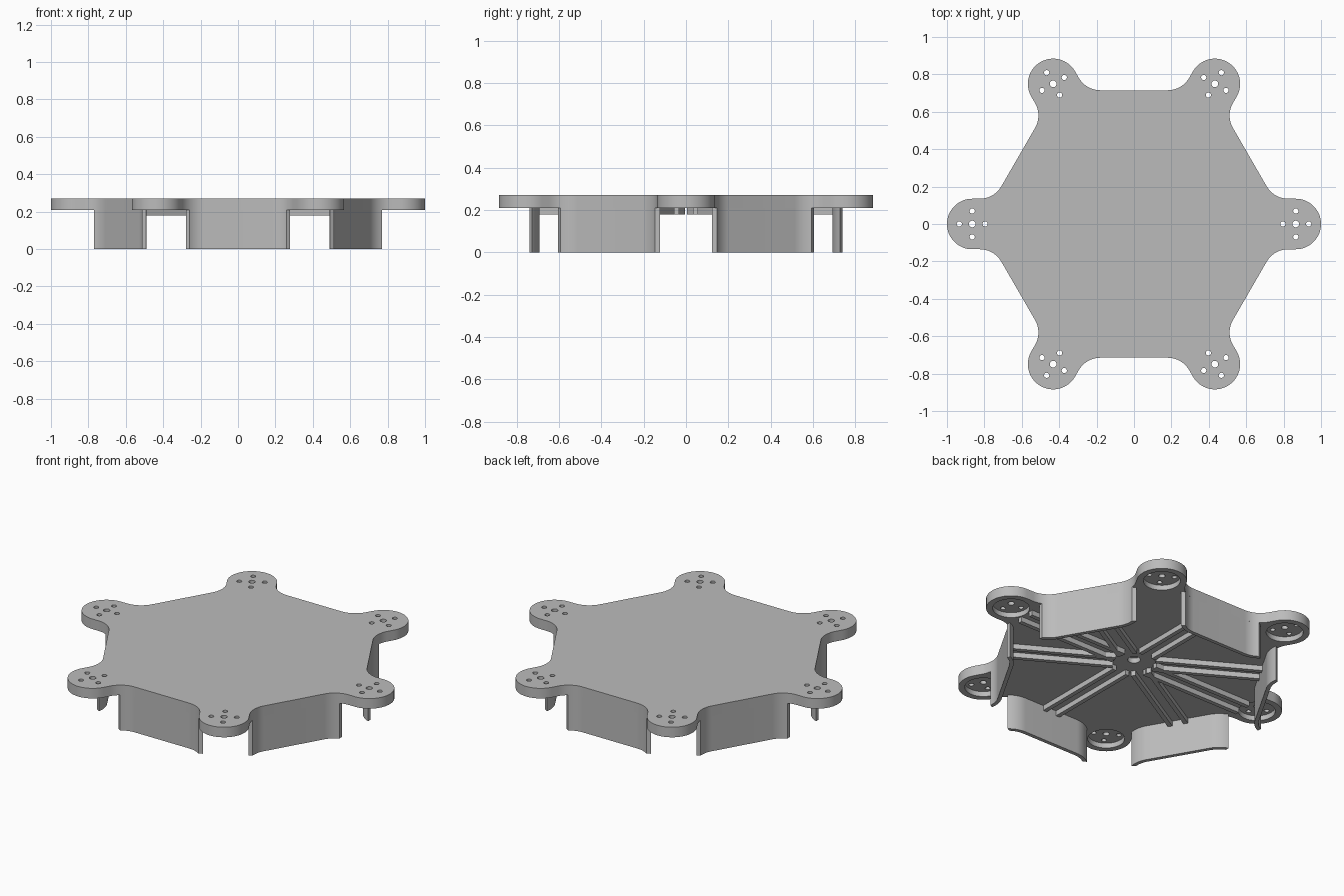
import bpy, bmesh
from math import sin, cos, acos, radians, pi
from mathutils import Matrix, Vector

cube = bpy.data.objects.get("Cube")
if cube:
    bpy.data.objects.remove(cube, do_unlink=True)

# Main dimensions
ARM_R, ARM_DIST = 0.135, 0.865      # rounded arm tips
APOTHEM, FILLET = 0.715, 0.133      # hexagon edge and inner corner radius
PLATE_Z, TOP_Z = 0.21, 0.27
WALL_T, WALL_END = 0.022, 0.77
RIB_Z = 0.18
FY = ARM_R + FILLET
FX = (APOTHEM + FILLET - FY * 0.5) / cos(pi / 6)

grey = bpy.data.materials.new("plain grey")
grey.use_nodes = True
colour = (0.5, 0.5, 0.5, 1)
grey.diffuse_color = colour
grey.node_tree.nodes["Principled BSDF"].inputs["Base Color"].default_value = colour


def arc(cx, cy, r, start, end, n):
    return [Vector((cx + r * cos(start + (end - start) * i / n),
                    cy + r * sin(start + (end - start) * i / n), 0)) for i in range(n + 1)]


def turned(points, angle):
    m = Matrix.Rotation(angle, 3, 'Z')
    return [m @ p for p in points]


def add_prism(bm, points, z0, z1):
    """Extrude a counter-clockwise outline from z0 to z1."""
    low = [bm.verts.new((p.x, p.y, z0)) for p in points]
    high = [bm.verts.new((p.x, p.y, z1)) for p in points]
    bm.faces.new(low[::-1])
    bm.faces.new(high)
    for i in range(len(points)):
        j = (i + 1) % len(points)
        bm.faces.new((low[i], low[j], high[j], high[i]))


def add_disc(bm, x, y, r, z0, z1, n):
    add_prism(bm, arc(x, y, r, 0, 2 * pi, n)[:-1], z0, z1)


def finish(name, bm):
    bmesh.ops.recalc_face_normals(bm, faces=bm.faces)
    mesh = bpy.data.meshes.new(name)
    bm.to_mesh(mesh)
    bm.free()
    mesh.materials.append(grey)
    ob = bpy.data.objects.new(name, mesh)
    bpy.context.collection.objects.link(ob)
    return ob


def select_only(ob):
    bpy.ops.object.select_all(action='DESELECT')
    ob.select_set(True)
    bpy.context.view_layer.objects.active = ob


def cut(target, cutter):
    cutter.hide_render = True
    select_only(target)
    mod = target.modifiers.new("cut", 'BOOLEAN')
    mod.operation, mod.solver, mod.object = 'DIFFERENCE', 'EXACT', cutter
    bpy.ops.object.modifier_apply(modifier=mod.name)
    bpy.data.objects.remove(cutter, do_unlink=True)


def smooth(ob):
    select_only(ob)
    bpy.ops.object.shade_smooth_by_angle(angle=radians(30))


# Six-armed top plate
arm = (arc(FX, -FY, FILLET, radians(150), radians(90), 12)
       + arc(ARM_DIST, 0, ARM_R, -pi / 2, pi / 2, 32)
       + arc(FX, FY, FILLET, radians(270), radians(210), 12))
bm = bmesh.new()
add_prism(bm, [p for k in range(6) for p in turned(arm, k * pi / 3)], PLATE_Z, TOP_Z)
plate = finish("top_plate", bm)

# Round recesses under the arms and the hub
recess = bmesh.new()
holes = bmesh.new()
add_disc(recess, 0, 0, 0.035, PLATE_Z - 0.05, PLATE_Z + 0.03, 32)
for k in range(6):
    a = k * pi / 3
    c = Vector((ARM_DIST * cos(a), ARM_DIST * sin(a), 0))
    add_disc(recess, c.x, c.y, 0.1, PLATE_Z - 0.05, PLATE_Z + 0.03, 48)
    # Screw holes: one in the middle, four around it
    add_disc(holes, c.x, c.y, 0.018, 0.1, 0.4, 20)
    for q in range(4):
        b = a + q * pi / 2
        add_disc(holes, c.x + 0.069 * cos(b), c.y + 0.069 * sin(b), 0.014, 0.1, 0.4, 16)
cut(plate, finish("recess_cutter", recess))
cut(plate, finish("hole_cutter", holes))
smooth(plate)


# Side walls with flared ends, open at the arms
def wall_half(r):
    start = 2 * pi - acos((WALL_END - FX) / r)
    return arc(FX, FY, r, start, radians(210), 12)


def mirrored(points):
    c, s = cos(pi / 3), sin(pi / 3)
    return [Vector((c * p.x + s * p.y, s * p.x - c * p.y, 0)) for p in reversed(points)]


outer = wall_half(FILLET)
inner = wall_half(FILLET + WALL_T)
outline = outer + mirrored(outer) + (inner + mirrored(inner))[::-1]
for k in range(6):
    bm = bmesh.new()
    add_prism(bm, turned(outline, k * pi / 3), 0, PLATE_Z)
    smooth(finish(f"side_wall_{k + 1}", bm))

# Paired stiffening ribs: to every wall, and along the two side arms
directions = [(30 + 60 * k, 0.70) for k in range(6)] + [(0, 0.765), (180, 0.765)]
for i, (angle, reach) in enumerate(directions):
    bm = bmesh.new()
    for side in (-1, 1):
        y = side * 0.045
        w = 0.0125
        bar = [Vector(p) for p in ((0.11, y - w, 0), (reach, y - w, 0),
                                   (reach, y + w, 0), (0.11, y + w, 0))]
        add_prism(bm, turned(bar, radians(angle)), RIB_Z, PLATE_Z + 0.004)
    finish(f"rib_pair_{i + 1}", bm)
